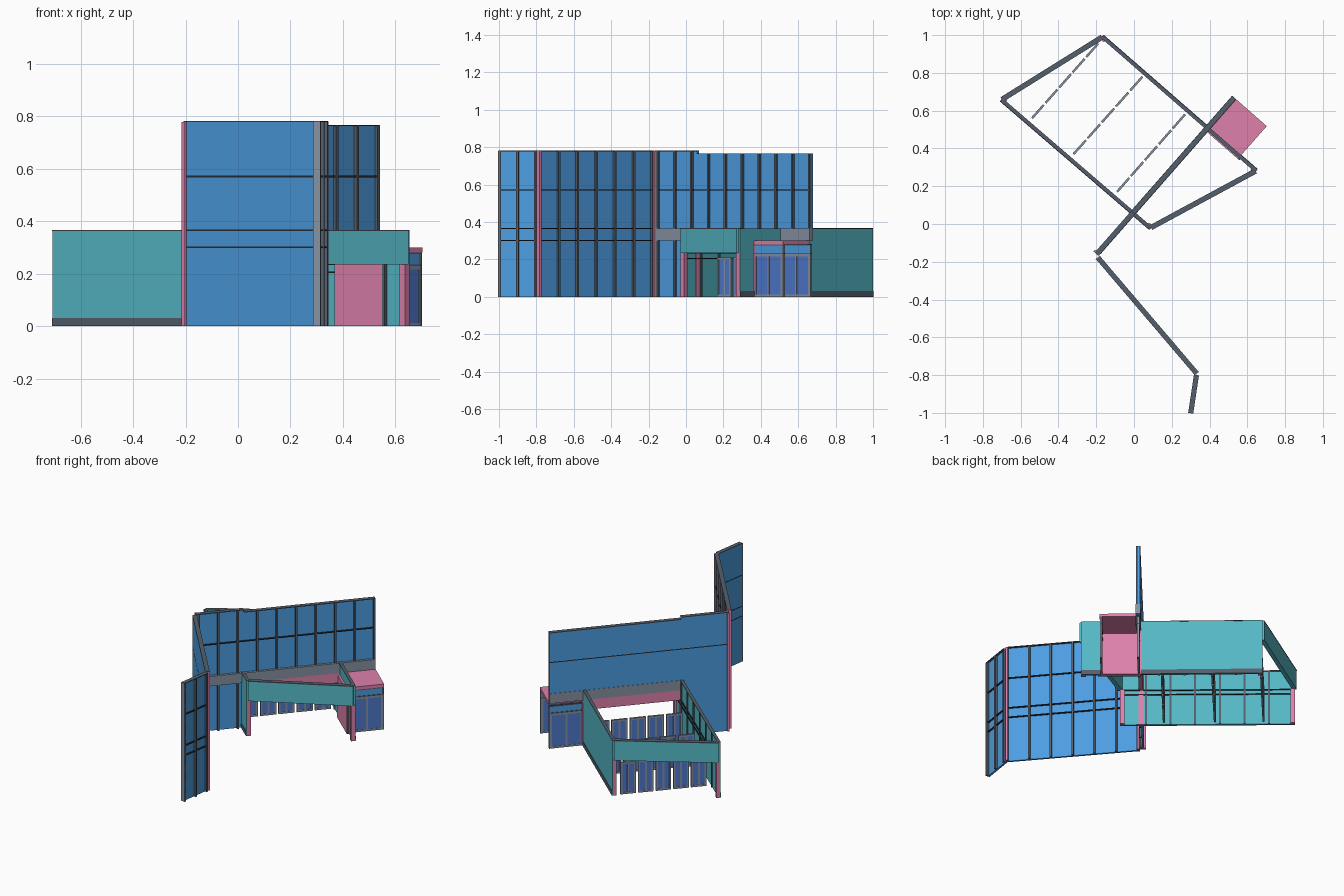
import bpy
import bmesh
from math import atan2
from mathutils import Matrix, Vector

cube = bpy.data.objects.get("Cube")
if cube:
    bpy.data.objects.remove(cube)


def material(name, rgb):
    m = bpy.data.materials.new(name)
    m.use_nodes = True
    m.diffuse_color = (*rgb, 1)
    m.node_tree.nodes["Principled BSDF"].inputs["Base Color"].default_value = (*rgb, 1)
    return m


BLUE = material("sky blue panel", (0.075, 0.34, 0.76))
TEAL = material("teal panel", (0.09, 0.48, 0.57))
PINK = material("pink trim", (0.73, 0.22, 0.41))
DOOR = material("door glass blue", (0.08, 0.19, 0.61))
GREY = material("light grey frame", (0.24, 0.285, 0.36))
STEEL = material("dark grey cap", (0.09, 0.115, 0.15))
BLACK = material("charcoal rail", (0.02, 0.023, 0.03))

BACK, FIN, THIN_FIN = -0.012, 0.014, 0.007  # panel back face and mullion depths


class Frame:
    """Local axes of a wall: x along it, y to its left, z up."""

    def __init__(self, p, q):
        d = Vector(q) - Vector(p)
        self.length = d.length
        self.matrix = Matrix.Translation((*p, 0)) @ Matrix.Rotation(atan2(d.y, d.x), 4, "Z")


def part(name, mat, frame, boxes):
    """One object made of boxes (x0, x1, y0, y1, z0, z1) in a wall frame."""
    bm = bmesh.new()
    for x0, x1, y0, y1, z0, z1 in boxes:
        size = Matrix.Diagonal((x1 - x0, y1 - y0, z1 - z0, 1))
        mid = Matrix.Translation(((x0 + x1) / 2, (y0 + y1) / 2, (z0 + z1) / 2))
        bmesh.ops.create_cube(bm, size=1, matrix=mid @ size)
    mesh = bpy.data.meshes.new(name)
    bm.to_mesh(mesh)
    bm.free()
    mesh.materials.append(mat)
    obj = bpy.data.objects.new(name, mesh)
    obj.matrix_world = frame.matrix
    bpy.context.collection.objects.link(obj)


def panel(name, mat, f, x0, x1, z0, z1, fin=FIN):
    part(name + "_panel", mat, f, [(x0, x1, BACK, 0, z0, z1)])
    part(name + "_cap", STEEL, f, [(x0, x1, BACK - 0.001, fin, z1 - 0.003, z1 + 0.001)])


def mullions(name, f, bays, bottom, top, fin=FIN, skip=None):
    """Upright fins; bottom and top are functions of the position along the wall."""
    fins = []
    for i in range(bays + 1):
        x = 0.006 + (f.length - 0.012) * i / bays
        if not (skip and skip[0] < x < skip[1]):
            fins.append((x - 0.006, x + 0.006, 0, fin, bottom(x), top(x)))
    part(name + "_mullions", STEEL, f, fins)


def rails(name, f, x0, x1, heights, back=BACK - 0.0005, front=0.009):
    part(name + "_rails", BLACK, f,
         [(x0, x1, back, front, z - 0.003, z + 0.003) for z in heights])


def doors(name, f, x0, x1, y, count, height, gap):
    """A row of double glazed doors in grey frames."""
    glass, frames = [], []
    pitch = (x1 - x0 + gap) / count
    w = 0.012
    for i in range(count):
        a = x0 + i * pitch
        b = a + pitch - gap
        m = (a + b) / 2
        glass.append((a, b, y - 0.004, y + 0.004, 0.004, height - 0.004))
        for c in (a, m - w / 2, b - w):
            frames.append((c, c + w, y - 0.006, y + 0.006, 0, height))
        for z in (0, height - w):
            frames.append((a, b, y - 0.006, y + 0.006, z, z + w))
    part(name + "_glass", DOOR, f, glass)
    part(name + "_frames", GREY, f, frames)


# Tall wall crossing the room, open underneath
cross = Frame((0.53, 0.67), (-0.19, -0.15))
near, far, end = 0.215, 0.809, cross.length
tip = end + 0.012
panel("cross_wall_upper", BLUE, cross, 0, far, 0.365, 0.765)
panel("cross_wall_outer", BLUE, cross, far, tip, 0, 0.78)
mullions("cross_wall", cross, 9, lambda x: 0 if x > far else 0.365,
         lambda x: 0.78 if x > far else 0.765)
rails("cross_wall", cross, 0, end, [0.57])
part("cross_wall_band", GREY, cross, [(0, far, BACK - 0.002, FIN + 0.002, 0.30, 0.365),
                                      (far, end, 0, FIN + 0.002, 0.30, 0.365)])
part("opening_trim", PINK, cross, [
    (near, far, BACK - 0.001, FIN, 0.235, 0.30),
    (near - 0.01, near + 0.003, BACK - 0.003, FIN + 0.002, 0, 0.30),
    (far - 0.003, far + 0.01, BACK - 0.003, FIN + 0.002, 0, 0.30),
    (end + 0.001, tip + 0.001, BACK - 0.01, FIN - 0.001, 0, 0.778)])

# Entrance porch beside the tall wall, open on its outer side
depth = 0.23
part("porch_roof", PINK, cross, [(0, near, FIN, depth, 0.28, 0.30)])
for name, y in (("porch_inner", 0), ("porch_front", depth - 0.008)):
    doors(name + "_doors", cross, 0.006, near - 0.01, y, 1, 0.228, 0)
    part(name + "_transom", BLUE, cross,
         [(0.006, near - 0.01, y - 0.004, y + 0.004, 0.235, 0.275)])
    part(name + "_header", STEEL, cross,
         [(0, near - 0.01, y - 0.007, y + 0.007, z, z + 0.007) for z in (0.228, 0.274)])
    part(name + "_post", GREY, cross, [(0, 0.008, y - 0.007, y + 0.007, 0, 0.28)])

# Tall long wall and its short return
long_wall = Frame((-0.19, -0.18), (0.33, -0.79))
return_wall = Frame((0.33, -0.80), (0.30, -1.0))
for name, f, bays in (("long_wall", long_wall, 6), ("return_wall", return_wall, 2)):
    panel(name, BLUE, f, 0, f.length, 0, 0.78)
    mullions(name, f, bays, lambda x: 0, lambda x: 0.78)
    rails(name, f, 0, f.length, [0.30, 0.365, 0.57])
part("long_wall_ends", PINK, long_wall,
     [(x - 0.004, x + 0.004, BACK - 0.002, FIN + 0.002, 0, 0.78) for x in (0, long_wall.length)])
part("return_wall_end", GREY, return_wall,
     [(return_wall.length - 0.004, return_wall.length + 0.002, BACK - 0.002, FIN, 0, 0.78)])

# Room: two long teal walls with a grey skirting and pink inner jambs at the ends
A, B, C, D = (-0.70, 0.66), (-0.17, 0.99), (0.645, 0.28), (0.09, -0.02)
west, east = Frame(A, D), Frame(C, B)
porch_a, porch_b = 0.115, 0.355
for name, f, skip in (("west_wall", west, None), ("east_wall", east, (0.05, porch_b))):
    start = skip[1] if skip else 0
    panel(name, TEAL, f, 0, f.length, 0, 0.365, THIN_FIN)
    mullions(name, f, 7, lambda x: 0, lambda x: 0.365, THIN_FIN, skip)
    rails(name, f, start, f.length, [0.205, 0.235], -0.006, THIN_FIN)
    spans = [(0, porch_a), (start, f.length)] if skip else [(0, f.length)]
    part(name + "_skirting", STEEL, f,
         [(a, b, BACK - 0.003, BACK + 0.002, 0, 0.03) for a, b in spans])
    part(name + "_jambs", PINK, f,
         [(x0, x1, -0.009, FIN, 0, 0.235)
          for x0, x1 in ((-0.002, 0.026), (f.length - 0.026, f.length + 0.002))])
part("porch_back_wall", PINK, east, [(porch_a, porch_b, BACK - 0.004, FIN, 0, 0.285)])
part("porch_back_post", STEEL, east, [(porch_a - 0.012, porch_a, 0, FIN, 0, 0.285)])

# Room: teal beams over the two open ends
for name, f in (("north_beam", Frame(B, A)), ("south_beam", Frame(D, C))):
    part(name, TEAL, f, [(0, f.length, BACK, FIN, 0.235, 0.365)])
    part(name + "_cap", STEEL, f, [(0, f.length, BACK - 0.001, FIN + 0.001, 0.362, 0.367)])

# Three rows of doors inside the room
rows = [((-0.54, 0.56), (-0.19, 0.955)), ((-0.32, 0.37), (0.045, 0.78)),
        ((-0.09, 0.17), (0.27, 0.58))]
for i, (p, q) in enumerate(rows):
    f = Frame(p, q)
    doors("door_row_" + str(i + 1), f, 0, f.length, 0, 5, 0.21, 0.014)
